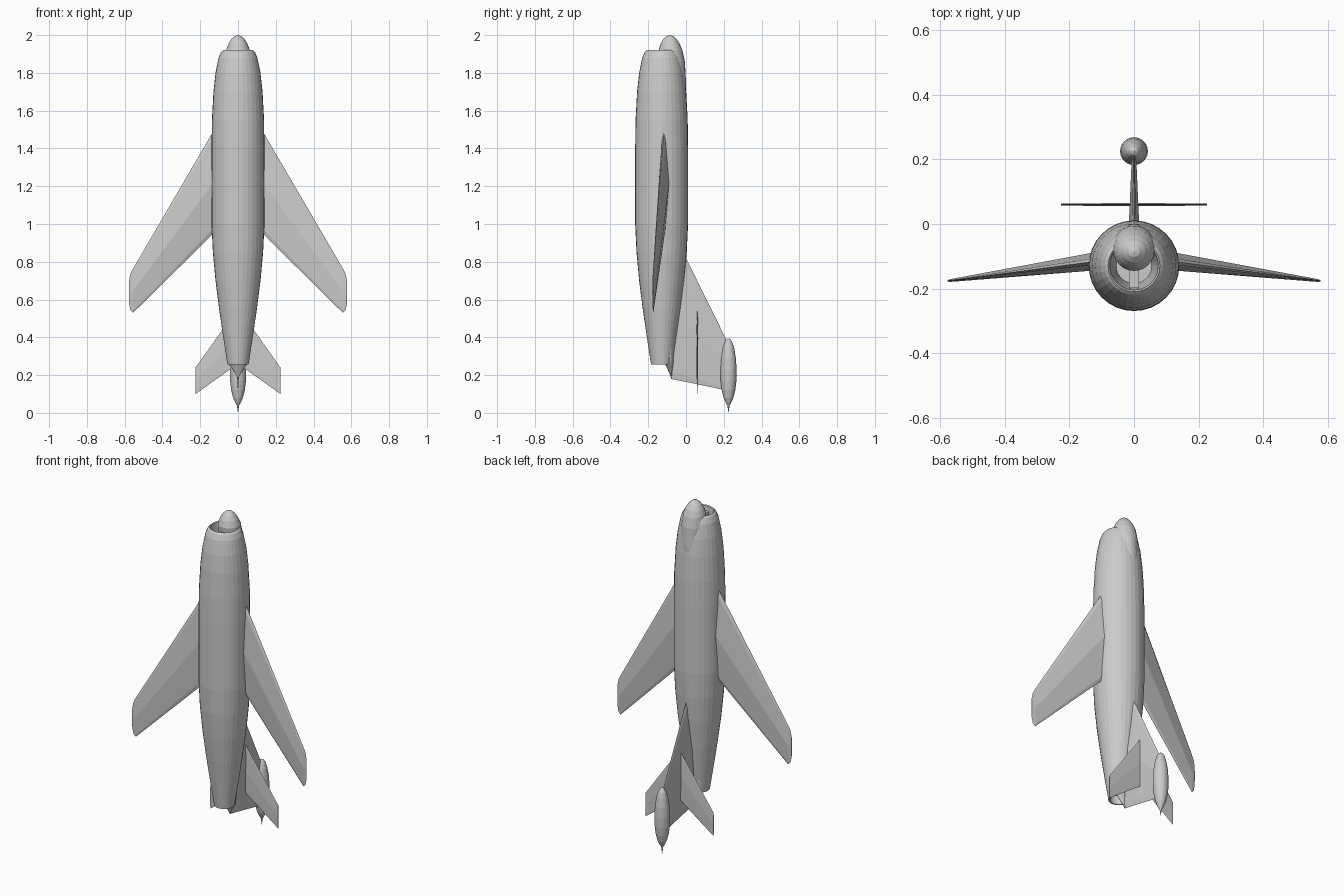
import bpy, bmesh, math

if "Cube" in bpy.data.objects:
    bpy.data.objects.remove(bpy.data.objects["Cube"])

grey = bpy.data.materials.new("light_grey")
grey.diffuse_color = (0.6, 0.6, 0.6, 1)
grey.use_nodes = True
grey.node_tree.nodes["Principled BSDF"].inputs["Base Color"].default_value = grey.diffuse_color


def loft(name, rings, cap=True):
    """Skin a list of equal-length point rings."""
    bm = bmesh.new()
    loops = [[bm.verts.new(p) for p in r] for r in rings]
    n = len(rings[0])
    for a, b in zip(loops, loops[1:]):
        for i in range(n):
            j = (i + 1) % n
            bm.faces.new((a[i], a[j], b[j], b[i]))
    if cap:
        bm.faces.new(loops[0])
        bm.faces.new(loops[-1])
    bmesh.ops.remove_doubles(bm, verts=bm.verts, dist=1e-5)
    bmesh.ops.recalc_face_normals(bm, faces=bm.faces)
    me = bpy.data.meshes.new(name)
    bm.to_mesh(me)
    bm.free()
    me.materials.append(grey)
    ob = bpy.data.objects.new(name, me)
    bpy.context.collection.objects.link(ob)
    return ob


def body(name, rows, sides=32, squash=1.0):
    """Round body along z; rows are (z, centre y, radius)."""
    rings = []
    for z, cy, r in rows:
        r = max(r, 0.0004)
        rings.append([(r * math.cos(2 * math.pi * i / sides),
                       cy + squash * r * math.sin(2 * math.pi * i / sides), z)
                      for i in range(sides)])
    return loft(name, rings)


def airfoil(lead, trail, half):
    """Section points as (offset, z)."""
    shape = [(0.06, .35), (0.5, 1), (0.95, .3)]
    pts = [(0, 0)] + shape + [(1, 0)] + [(c, -t) for c, t in reversed(shape)]
    return [(t * half, lead + c * (trail - lead)) for c, t in pts]


# Fuselage with hollow intake and exhaust
CY = -0.129
fuselage = [(1.72, .055), (1.85, .068), (1.915, .075), (1.92, .08), (1.91, .09),
            (1.88, .103), (1.8, .119), (1.7, .130), (1.55, .138), (1.4, .14),
            (1.0, .14), (.85, .133), (.7, .119), (.55, .100), (.4, .078),
            (.255, .056), (.255, .048), (.4, .045)]
body("fuselage", [(z, CY, r) for z, r in fuselage])

# Nose radome faired into the top of the fuselage, and the intake divider
body("nose_cone", [(2.0, -.085, 0), (1.995, -.085, .017), (1.98, -.085, .034),
                   (1.955, -.084, .05), (1.92, -.082, .063), (1.86, -.073, .067),
                   (1.75, -.056, .056), (1.62, -.022, .02), (1.55, -.01, 0)], 24)
loft("intake_divider", [[(-.015, -.198, z), (.015, -.198, z), (.015, -.1, z), (-.015, -.1, z)]
                        for z in (1.72, 1.89)])

# Swept wings and tailplanes: (span x, centre y, leading z, trailing z, half thickness)
wing = [(.05, -.106, 1.63, 1.03, .032), (.14, -.118, 1.475, .94, .027),
        (.555, -.173, .765, .53, .005), (.57, -.175, .735, .545, .004),
        (.577, -.176, .70, .58, .002)]
tail = [(0, .06, .557, .26, .005), (.225, .06, .24, .10, .003)]
for side, s in (("right", 1), ("left", -1)):
    for part, rows in (("wing", wing), ("tailplane", tail)):
        loft(f"{side}_{part}", [[(s * x, cy + o, z) for o, z in airfoil(a, b, h)]
                                for x, cy, a, b, h in rows])

# Tail fin: (y, leading z, trailing z, half thickness)
fin = [(-.08, .98, .18, .019), (0, .82, .164, .016), (.225, .365, .117, .006)]
loft("tail_fin", [[(o, y, z) for o, z in airfoil(a, b, h)] for y, a, b, h in fin])

# Pointed fairing below the fin root
body("fin_root_fairing", [(.34, -.085, .05), (.255, -.088, .046), (.235, -.085, .032),
                          (.21, -.081, .016), (.18, -.077, 0)], 20, 0.45)

# Pod with needle tip on top of the fin
pod = [(.395, 0), (.388, .012), (.37, .022), (.34, .031), (.29, .039), (.23, .043),
       (.17, .042), (.12, .036), (.08, .026), (.055, .015), (.04, .006), (0, 0)]
body("tail_pod", [(z, .225, r) for z, r in pod], 24)
